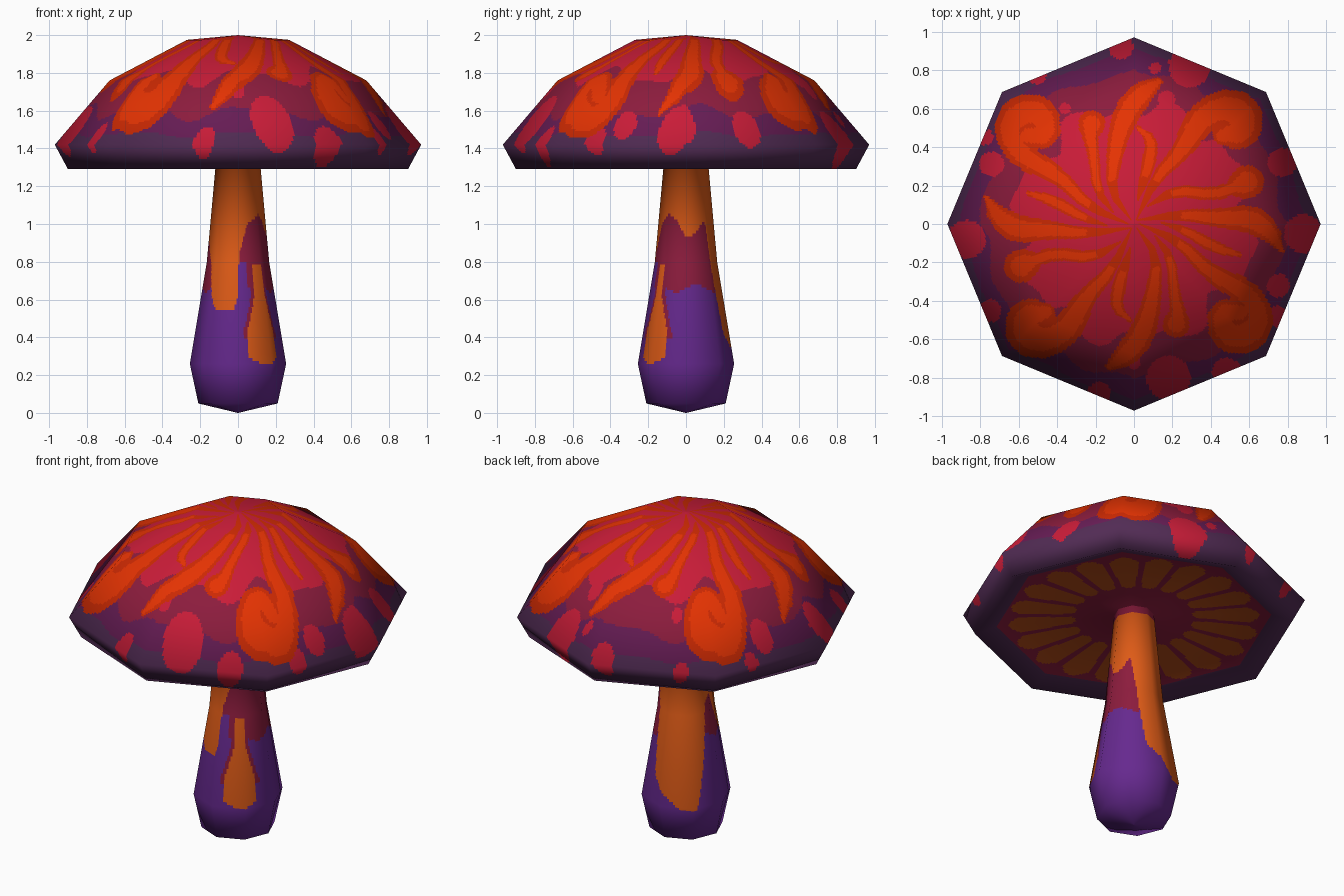
import bpy, math
from mathutils import Vector

if "Cube" in bpy.data.objects:
    bpy.data.objects.remove(bpy.data.objects["Cube"])

SIDES = 8


def material(name, rgb):
    m = bpy.data.materials.new(name)
    lin = [c / 12.92 if c <= 0.04045 else ((c + 0.055) / 1.055) ** 2.4 for c in rgb]
    m.diffuse_color = (*lin, 1)
    m.use_nodes = True
    m.node_tree.nodes["Principled BSDF"].inputs["Base Color"].default_value = m.diffuse_color
    return m


MATS = [
    material("crimson", (0.79, 0.11, 0.22)),
    material("plum red", (0.55, 0.11, 0.24)),
    material("deep purple", (0.40, 0.11, 0.33)),
    material("dusky rim purple", (0.32, 0.17, 0.33)),
    material("burnt orange", (0.80, 0.16, 0.01)),
    material("bright orange", (0.90, 0.20, 0.01)),
    material("stem orange", (0.88, 0.36, 0.09)),
    material("stem purple", (0.40, 0.16, 0.56)),
    material("gill brown", (0.70, 0.29, 0.09)),
]
CRIMSON, PLUM, PURPLE, RIM, BURNT, BRIGHT, S_ORANGE, S_PURPLE, GILL = range(9)

# Whole outline (radius, height): stem upward, underside outward, cap inward to the tip
PROFILE = [(.001, 0), (.21, .05), (.255, .26), (.165, .80), (.113, 1.37), (.78, 1.335),
           (.90, 1.29), (.97, 1.42), (.68, 1.76), (.27, 1.975), (.001, 2.0)]
SEG_N = [Vector((z1 - z0, r0 - r1)).normalized() for (r0, z0), (r1, z1) in zip(PROFILE, PROFILE[1:])]
POINT_N = [(SEG_N[max(i - 1, 0)] + SEG_N[min(i, len(SEG_N) - 1)]).normalized() for i in range(len(PROFILE))]


def lathe(name, first, last, cols, step, rule, start_n=None):
    """Octagonal lathe of part of the outline, on a fine grid so the painted
    pattern can follow faces, with shading smoothed across the whole outline."""
    rows = []
    for i in range(first, last):
        a, b = Vector(PROFILE[i]), Vector(PROFILE[i + 1])
        na = start_n if start_n and i == first else POINT_N[i]
        n = max(2, round((b - a).length / step))
        for k in range(n + (1 if i == last - 1 else 0)):
            rows.append((a.lerp(b, k / n), na.lerp(POINT_N[i + 1], k / n)))
    dirs = []
    for s in range(SIDES):
        a0, a1 = s * math.tau / SIDES, (s + 1) * math.tau / SIDES
        p, q = Vector((math.cos(a0), math.sin(a0))), Vector((math.cos(a1), math.sin(a1)))
        dirs += [p.lerp(q, k / cols) for k in range(cols)]
    w = len(dirs)
    verts, normals, faces = [], [], []
    for p, n in rows:
        for d in dirs:
            u = d.normalized()
            verts.append((d.x * p.x, d.y * p.x, p.y))
            normals.append(Vector((u.x * n.x, u.y * n.x, n.y)).normalized())
    for j in range(len(rows) - 1):
        for i in range(w):
            k = (i + 1) % w
            faces.append((j * w + i, j * w + k, (j + 1) * w + k, (j + 1) * w + i))
    me = bpy.data.meshes.new(name)
    me.from_pydata(verts, [], faces)
    for m in MATS:
        me.materials.append(m)
    for f in me.polygons:
        f.material_index = rule(*f.center)
        f.use_smooth = True
    me.update()
    me.normals_split_custom_set_from_vertices(normals)
    ob = bpy.data.objects.new(name, me)
    bpy.context.collection.objects.link(ob)


# Swirling arms seen from above (x, y, half width); each repeats turned by 180 degrees
ARMS = [
    [(0, .02, .004), (-.06, .2, .03), (-.08, .42, .05), (-.04, .58, .07), (.04, .68, .065), (.13, .74, .02)],
    [(.07, .1, .004), (.11, .18, .028), (.13, .33, .04), (.09, .44, .03), (.02, .5, .01)],
    [(.02, .01, .004), (.17, .2, .03), (.25, .38, .05), (.33, .53, .08), (.45, .61, .09), (.56, .58, .11), (.56, .48, .10), (.46, .46, .05)],
    [(-.02, .01, .004), (-.2, .15, .028), (-.4, .26, .045), (-.58, .35, .07), (-.66, .48, .075), (-.6, .58, .095), (-.48, .58, .09), (-.45, .46, .07), (-.55, .46, .06)],
    [(-.02, -.01, .004), (-.25, .02, .03), (-.45, -.03, .05), (-.6, -.03, .075), (-.7, .03, .06), (-.77, .14, .012)],
    [(.1, .05, .004), (.25, .12, .03), (.42, .15, .035), (.52, .19, .035), (.57, .21, .08), (.59, .22, .085)],
    [(-.07, .1, .004), (-.14, .22, .026), (-.2, .38, .03), (-.23, .47, .045), (-.22, .52, .07)],
    [(-.13, .05, .004), (-.25, .1, .025), (-.42, .13, .035), (-.55, .16, .012)],
]


def twisted(x, y, w):
    # wind the inner ends of the arms around the tip and thin them
    r = math.hypot(x, y)
    t = max(0, .45 - r) * 1.4
    w = min(w, .11 * r) if r < .4 else w
    return Vector((x * math.cos(t) - y * math.sin(t), x * math.sin(t) + y * math.cos(t), w))


SEGS = []
for arm in ARMS:
    raw = [twisted(*p) for p in arm]
    pts = [raw[0]]
    for p, q in zip(raw, raw[1:]):
        pts += [p.lerp(q, .25), p.lerp(q, .75)]
    pts.append(raw[-1])
    for s in (1, -1):
        for p, q in zip(pts, pts[1:]):
            m = max(p.z, q.z)
            x, y, dx, dy = p.x * s, p.y * s, (q.x - p.x) * s, (q.y - p.y) * s
            SEGS.append((min(x, x + dx) - m, max(x, x + dx) + m, min(y, y + dy) - m,
                         max(y, y + dy) + m, x, y, dx, dy, p.z, q.z - p.z))

# Round spots near the cap edge (x, y, radius)
SPOTS = [(.29, .82, .11), (-.07, .92, .065), (.17, .65, .045), (.11, .81, .03), (.77, .32, .075),
         (.88, -.05, .10), (.75, -.32, .06), (.75, -.48, .055), (.48, -.77, .075), (.18, -.80, .115),
         (-.18, -.88, .06), (0, -.72, .035), (-.75, -.45, .06), (-.87, -.08, .10),
         (-.74, .31, .065), (-.77, .45, .04), (-.50, .77, .045), (.62, .05, .04), (-.36, .6, .03)]


def cap_rule(x, y, z):
    if z < 1.42:
        # unfold the rim band outward so spots can run over the edge
        k = (.97 + (1.42 - z) * .65) / (.90 + (z - 1.29) * .07 / .13)
        x, y = x * k, y * k
    best = 9
    for xa, xb, ya, yb, px, py, dx, dy, w, dw in SEGS:
        if xa < x < xb and ya < y < yb:
            t = min(1, max(0, ((x - px) * dx + (y - py) * dy) / (dx * dx + dy * dy)))
            best = min(best, math.hypot(x - px - t * dx, y - py - t * dy) / (w + t * dw))
    if best < 1:
        return BRIGHT if best < .62 and math.hypot(x, y) > .25 else BURNT
    for sx, sy, r in SPOTS:
        if (x - sx) ** 2 + (y - sy) ** 2 < r * r:
            return CRIMSON
    a = math.atan2(y, x)
    wob = .04 * math.sin(8 * a + 1) + .02 * math.sin(14 * a)
    if z > 1.78 + wob:
        return CRIMSON
    if z > 1.59 + wob * .8:
        return PLUM
    return PURPLE if z > 1.475 + wob * .3 else RIM


def gill_rule(x, y, z):
    r, a = math.hypot(x, y), math.atan2(y, x)
    if z < 1.335:
        return RIM
    # rounded petal-shaped gills
    k = math.tau / 20
    if .33 < r < .71:
        half = (.036 + .145 * (r - .33)) * min(1, math.sqrt((.71 - r) / .06), math.sqrt((r - .33) / .03))
        if abs((a / k) % 1 - .5) * k * r < half:
            return GILL
    return PLUM


# Lower edge of the orange paint on the stem by direction in degrees
EDGE = [(-180, .92), (-155, .78), (-128, .55), (-98, .54), (-91, .60), (-88, .84), (-70, 1.0), (-40, 1.05),
        (-20, 1.02), (0, .93), (20, .95), (42, 1.02), (55, .8), (70, .42), (95, .32), (115, .25),
        (140, .25), (155, .5), (170, .85), (180, .92)]


def stem_rule(x, y, z):
    if z > 1.325:
        return PLUM
    a = math.degrees(math.atan2(y, x))
    for (a0, h0), (a1, h1) in zip(EDGE, EDGE[1:]):
        if a0 <= a <= a1:
            h = h0 + (h1 - h0) * (a - a0) / (a1 - a0)
            break
    if z > h:
        return S_ORANGE
    # single drip on the front right
    if .26 < z < .78:
        half = 25 if z < .42 else max(9, 25 - (z - .42) * 75)
        half *= min(1, math.sqrt((z - .26) / .04))
        if abs(a + 52) < half:
            return S_ORANGE
        if abs(a + 52) < half + 6 and z > .4:
            return PLUM
    top = .80 if -90 < a < -72 else .66 + .02 * math.sin(math.radians(a * 5))
    return PLUM if z > top else S_PURPLE


# Stem, gilled underside and domed cap
lathe("stem", 0, 4, 16, .015, stem_rule)
lathe("cap_underside", 4, 6, 40, .013, gill_rule, Vector((.25, -.97)))
lathe("mushroom_cap", 6, 10, 48, .012, cap_rule)
